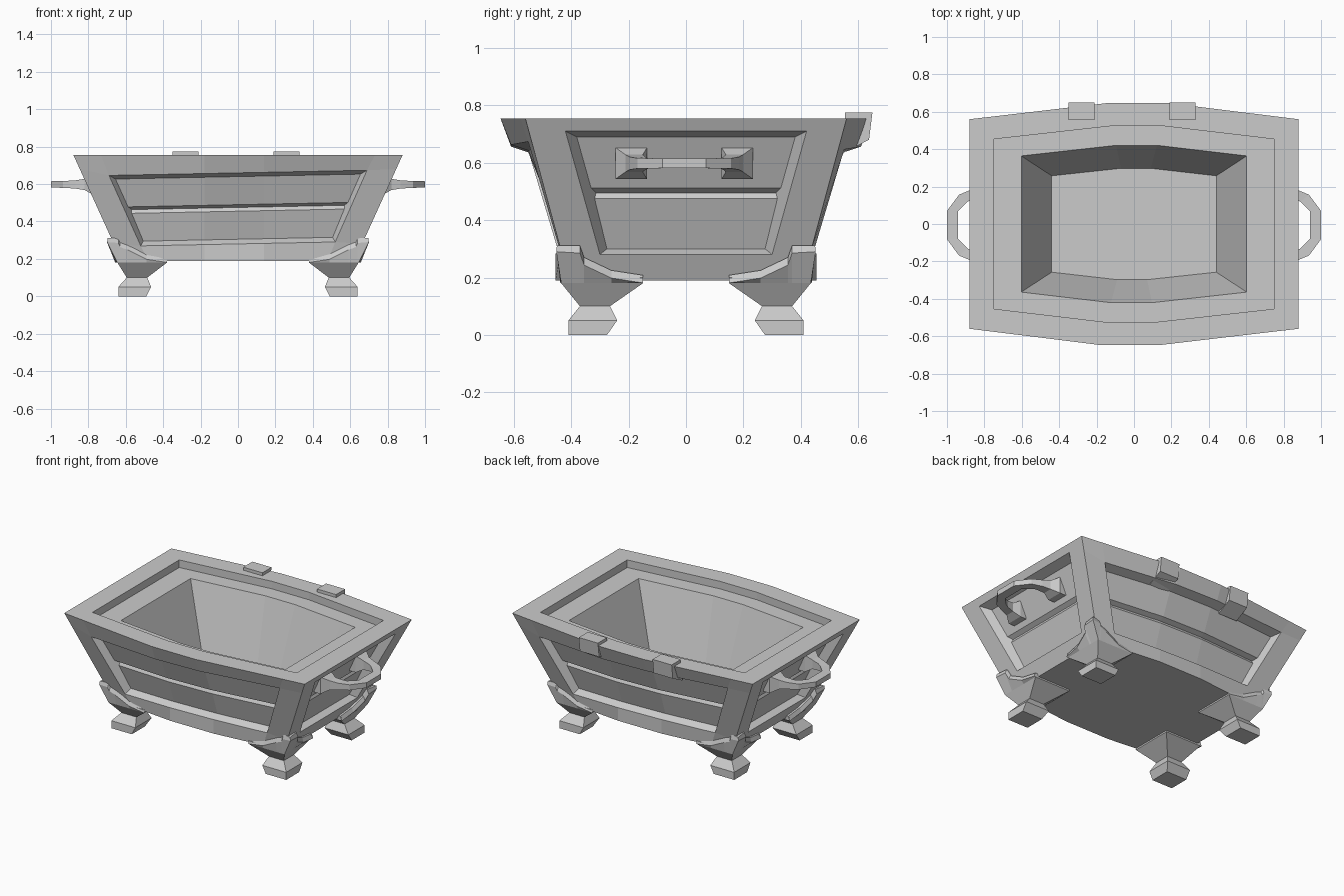
import bpy, bmesh
from mathutils import Vector

if "Cube" in bpy.data.objects:
    bpy.data.objects.remove(bpy.data.objects["Cube"])


def finish(name, bm, mirror=None):
    bmesh.ops.remove_doubles(bm, verts=bm.verts, dist=0.0005)
    bmesh.ops.recalc_face_normals(bm, faces=bm.faces)
    me = bpy.data.meshes.new(name)
    bm.to_mesh(me)
    bm.free()
    ob = bpy.data.objects.new(name, me)
    bpy.context.collection.objects.link(ob)
    if mirror:
        mod = ob.modifiers.new("mirror", 'MIRROR')
        mod.use_axis = mirror
    return ob


def loft(name, sections, mirror=None):
    """Join equal-length closed sections and cap both ends."""
    bm = bmesh.new()
    rings = [[bm.verts.new(p) for p in s] for s in sections]
    n = len(rings[0])
    for a, b in zip(rings, rings[1:]):
        for i in range(n):
            j = (i + 1) % n
            bm.faces.new((a[i], a[j], b[j], b[i]))
    bm.faces.new(rings[0])
    bm.faces.new(rings[-1])
    return finish(name, bm, mirror)


# Tapering outline of the tub: corner x, corner y, and bulged middle y
def corner_x(z):
    return 0.88 - 0.455 * (0.755 - z)


def corner_y(z):
    return 0.56 - 0.27 * (0.755 - z)


def middle_y(z):
    if z < 0.28:
        return 0.455
    if z < 0.66:
        return 0.455 + 0.155 * (z - 0.28) / 0.38
    return 0.61 + 0.037 * (z - 0.66) / 0.095


def long_side(c, z, d):
    X = corner_x(z)
    o = 0.52 + 0.447 * (z - 0.28) - 0.5 * d
    x = (-X, -o, -0.18, 0.14, o, X)[c]
    t = min(1, (X - abs(x)) / (X - (0.18 if x < 0 else 0.14)))
    y = corner_y(z) + t * (middle_y(z) - corner_y(z)) - d
    tilt = 0.02 * x if 0.2 < z < 0.75 and 0 < c < 5 else 0
    return Vector((x, -y, z + tilt))


def short_side(c, z, d):
    Y = corner_y(z)
    o = 0.30 + 0.28 * (z - 0.28) - 0.6 * d
    return Vector((corner_x(z) - d, (-Y, -o, o, Y)[c], z))


def add_side(bm, point, cols, z_open, rows, flip):
    """Framed side with a recessed two-plank panel; returns its rim and base verts."""
    def new(p):
        return bm.verts.new((-p.x, -p.y, p.z) if flip else p)
    last = cols - 1
    frame = []
    for r, z in enumerate((0.19, 0.28, z_open, 0.755)):
        frame.append([new(point(c, 0.68 if r == 2 and c in (0, last) else z, 0)) for c in range(cols)])
    for r in range(3):
        for c in range(last):
            if r == 1 and 0 < c < last - 1:
                continue
            bm.faces.new((frame[r][c], frame[r][c + 1], frame[r + 1][c + 1], frame[r + 1][c]))
    panel = [[new(point(c, z, d)) for c in range(1, last)] for z, d in rows]
    for a, b in zip(panel, panel[1:]):
        for i in range(len(a) - 1):
            bm.faces.new((a[i], a[i + 1], b[i + 1], b[i]))
    for fr, pr in ((frame[1], panel[0]), (frame[2], panel[-1])):
        for i in range(len(pr) - 1):
            bm.faces.new((fr[i + 1], fr[i + 2], pr[i + 1], pr[i]))
    for fc, pc in ((1, 0), (last - 1, -1)):
        bm.faces.new([frame[1][fc], frame[2][fc]] + [row[pc] for row in reversed(panel)])
    return frame[3][:-1], frame[0][:-1]


# Tub: four framed sides, stepped rim, sloping interior and flat base
bm = bmesh.new()
long_rows = ((0.305, 0.05), (0.455, 0.06), (0.475, 0.078), (0.49, 0.052), (0.64, 0.052))
short_rows = ((0.30, 0.05), (0.475, 0.06), (0.495, 0.078), (0.512, 0.057), (0.69, 0.057))
rim, base = [], []
for flip in (False, True):
    for args in ((long_side, 6, 0.66, long_rows), (short_side, 4, 0.71, short_rows)):
        top, bottom = add_side(bm, *args, flip)
        rim += [v.co.copy() for v in top]
        base += [v.co.copy() for v in bottom]
rings = []
for sx, sy, z in ((1, 1, 0.755), (0.85, 0.81, 0.755), (0.85, 0.81, 0.705),
                  (0.685, 0.65, 0.705), (0.50, 0.46, 0.27)):
    rings.append([bm.verts.new((p.x * sx, p.y * sy, z)) for p in rim])
for a, b in zip(rings, rings[1:]):
    for i in range(len(a)):
        j = (i + 1) % len(a)
        bm.faces.new((a[i], a[j], b[j], b[i]))
bm.faces.new(rings[-1])
bm.faces.new([bm.verts.new(p) for p in base])
finish("tub", bm)

# Feet: flared block on a narrow neck and chamfered base
foot = ((0.49, 0.64, 0.275, 0.41, 0), (0.465, 0.64, 0.24, 0.41, 0.05),
        (0.485, 0.595, 0.265, 0.37, 0.10), (0.38, 0.645, 0.15, 0.435, 0.18),
        (0.38, 0.65, 0.15, 0.435, 0.20))
loft("feet", [[(a, c, z), (b, c, z), (b, d, z), (a, d, z)] for a, b, c, d, z in foot],
     (True, True, False))

# Corner brackets: lipped straps rising from each foot around the corner
def out_x(z):
    return 0.645 + 0.055 * (z - 0.18) / 0.135


def out_y(z):
    return 0.435 + 0.015 * (z - 0.18) / 0.135


sections = []
for x, z in ((0.38, 0.208), (0.49, 0.225), (0.59, 0.275), (0.63, 0.29), (0.64, 0.312)):
    sections.append([(x, 0.435, 0.18), (x, out_y(z), z - 0.027), (x, out_y(z) - 0.012, z),
                     (x, 0.385, z), (x, 0.385, 0.18)])
sections.append([(0.645, 0.435, 0.18), (0.70, 0.452, 0.29), (0.697, 0.45, 0.312),
                 (0.62, 0.385, 0.312), (0.59, 0.385, 0.18)])
for y, z in ((0.37, 0.312), (0.355, 0.27), (0.26, 0.225), (0.15, 0.208)):
    sections.append([(0.645, y, 0.18), (out_x(z), y, z - 0.027), (out_x(z) - 0.012, y, z),
                     (0.59, y, z), (0.59, y, 0.18)])
loft("corner_brackets", sections, (True, True, False))

# End handles: flared mounts joined by a faceted grip
half = (((0.73, 0.13), (0.73, 0.24), 0.055), ((0.775, 0.13), (0.775, 0.24), 0.055),
        ((0.82, 0.145), (0.82, 0.205), 0.03),
        ((0.87, 0.135), (0.87, 0.19), 0.022), ((0.89, 0.125), (0.935, 0.163), 0.018),
        ((0.94, 0.075), (1.0, 0.076), 0.017))
path = list(half) + [((a[0], -a[1]), (b[0], -b[1]), h) for a, b, h in reversed(half)]
loft("end_handles", [[(a[0], a[1] - 0.006, 0.598 - h), (b[0], b[1] - 0.006, 0.598 - h),
                      (b[0], b[1] - 0.006, 0.598 + h), (a[0], a[1] - 0.006, 0.598 + h)]
                     for a, b, h in path], (True, False, False))

# Rear clips hooked over the back rim
clip = ((0.555, 0.775), (0.65, 0.775), (0.638, 0.68), (0.54, 0.63), (0.53, 0.65), (0.555, 0.74))
for name, x in (("rear_clip_left", -0.28), ("rear_clip_right", 0.26)):
    loft(name, [[(x + s, y, z) for y, z in clip] for s in (-0.07, 0.07)])
